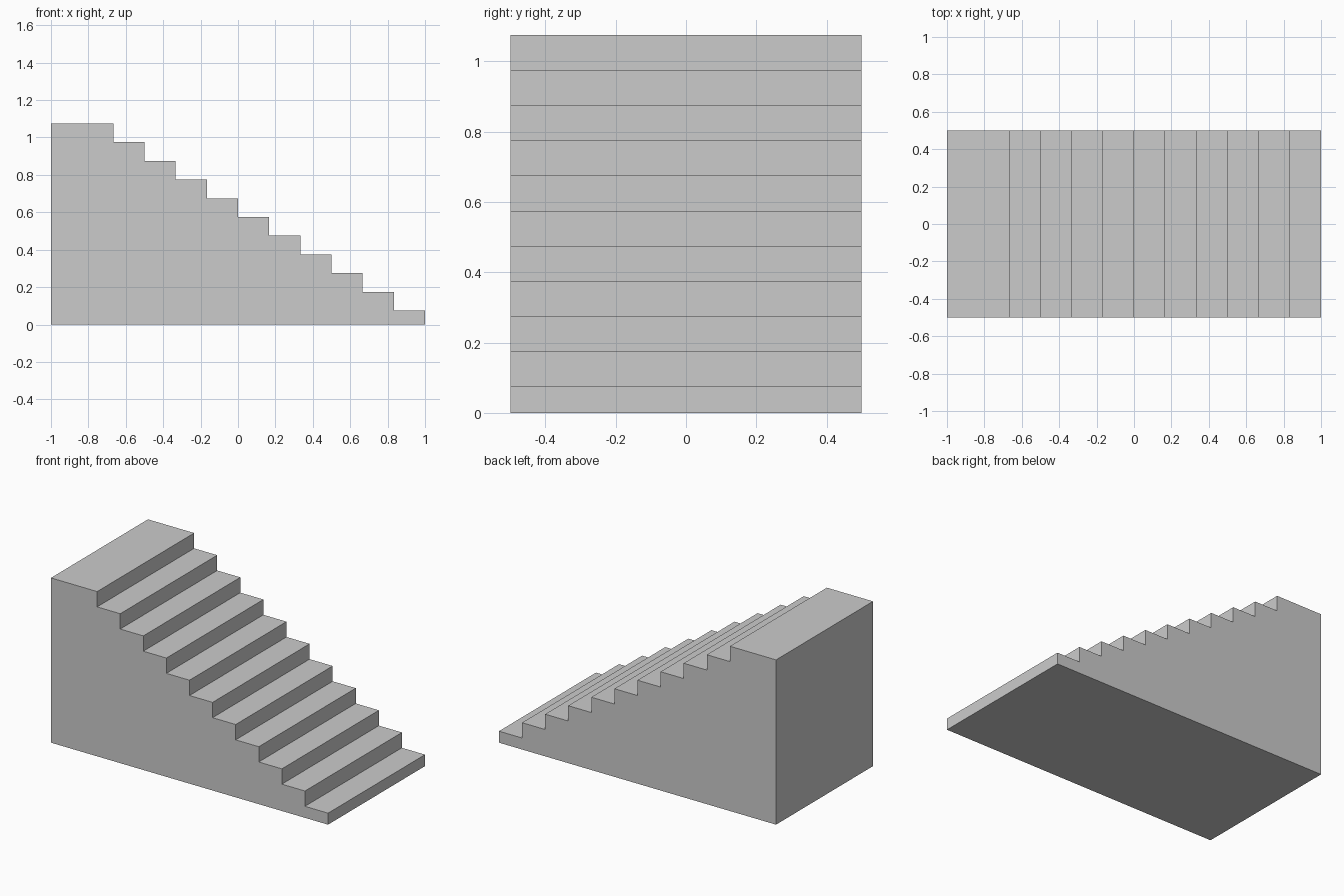
import bpy
import bmesh

if "Cube" in bpy.data.objects:
    bpy.data.objects.remove(bpy.data.objects["Cube"])

STEPS = 11          # levels including the top landing
RUN = 1 / 6         # tread depth
RISE = 0.1          # riser height
FIRST = 0.075       # height of the lowest tread
WIDTH = 1.0

# Stepped side profile (x, z), climbing from the front toe to the landing
profile = [(-1.0, 0.0), (1.0, 0.0)]
for i in range(STEPS):
    z = FIRST + i * RISE
    x_front = 1.0 - i * RUN
    x_back = -1.0 if i == STEPS - 1 else x_front - RUN
    profile += [(x_front, z), (x_back, z)]

# Extrude the profile across the width into one solid staircase
bm = bmesh.new()
side = bm.faces.new([bm.verts.new((x, -WIDTH / 2, z)) for x, z in profile])
result = bmesh.ops.extrude_face_region(bm, geom=[side], use_keep_orig=True)
moved = [g for g in result["geom"] if isinstance(g, bmesh.types.BMVert)]
bmesh.ops.translate(bm, verts=moved, vec=(0, WIDTH, 0))
bmesh.ops.recalc_face_normals(bm, faces=bm.faces)

mesh = bpy.data.meshes.new("staircase")
bm.to_mesh(mesh)
bm.free()
bpy.context.collection.objects.link(bpy.data.objects.new("staircase", mesh))
